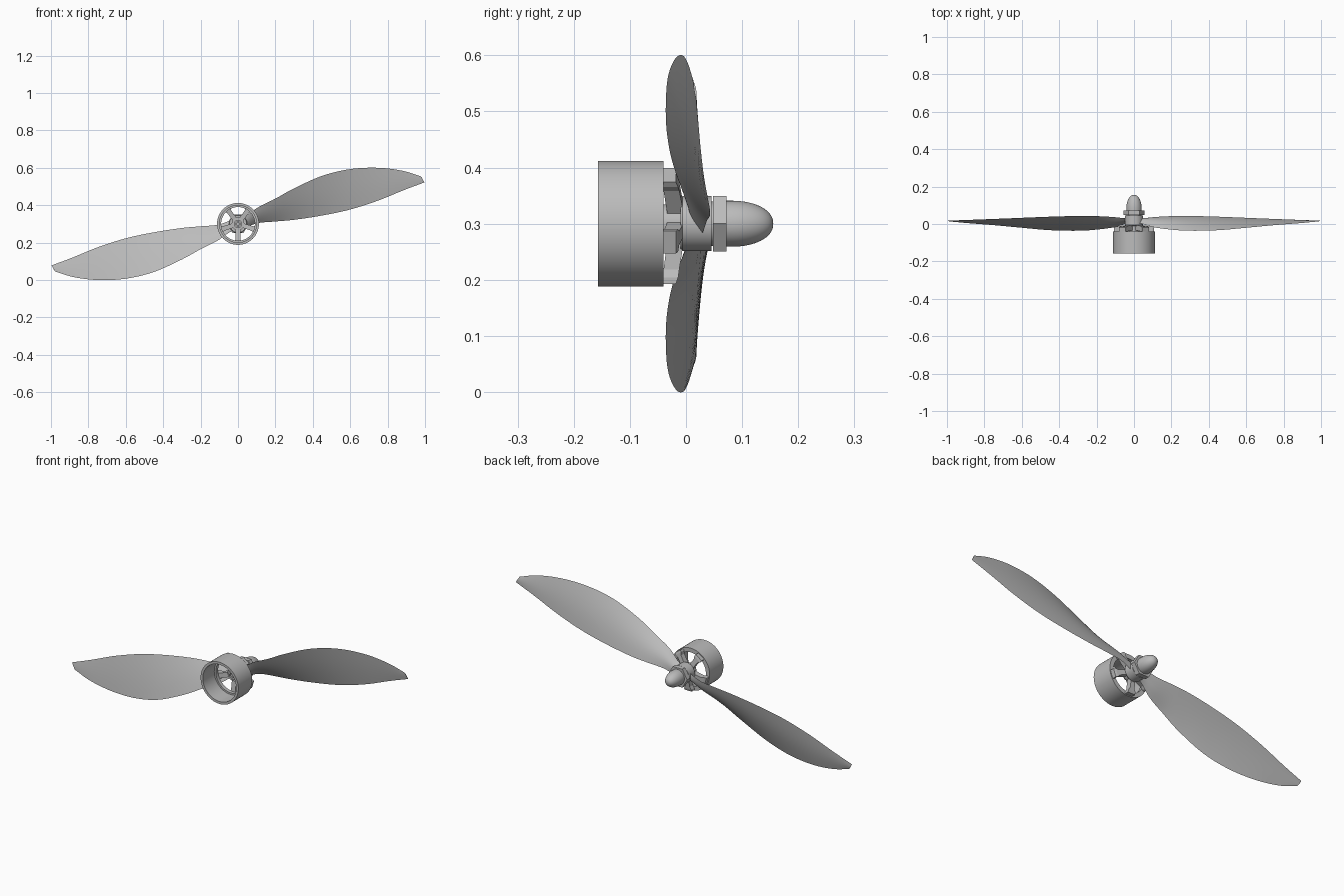
import bpy, bmesh, math
from mathutils import Vector, Matrix

cube = bpy.data.objects.get("Cube")
if cube:
    bpy.data.objects.remove(cube, do_unlink=True)

AXIS_Z = 0.3  # height of the rotation axis

grey = bpy.data.materials.new("plain grey")
grey.use_nodes = True
grey.diffuse_color = (0.5, 0.5, 0.5, 1)
grey.node_tree.nodes["Principled BSDF"].inputs["Base Color"].default_value = (0.5, 0.5, 0.5, 1)


def finish(bm, name, smooth=True):
    bmesh.ops.recalc_face_normals(bm, faces=bm.faces)
    mesh = bpy.data.meshes.new(name)
    bm.to_mesh(mesh)
    bm.free()
    mesh.materials.append(grey)
    obj = bpy.data.objects.new(name, mesh)
    obj.location.z = AXIS_Z
    bpy.context.collection.objects.link(obj)
    if smooth:
        bpy.ops.object.select_all(action='DESELECT')
        obj.select_set(True)
        bpy.context.view_layer.objects.active = obj
        bpy.ops.object.shade_smooth_by_angle(angle=math.radians(35))
    return obj


def lathe(name, profile, segments=64, closed=False, smooth=True):
    """Spin (radius, y) points around the y axis; open profiles get end caps."""
    bm = bmesh.new()
    rings = []
    for r, y in profile:
        rings.append([bm.verts.new((r * math.cos(a), y, r * math.sin(a)))
                      for a in (math.tau * i / segments for i in range(segments))])
    pairs = list(zip(rings, rings[1:]))
    if closed:
        pairs.append((rings[-1], rings[0]))
    else:
        bm.faces.new(rings[0])
        bm.faces.new(rings[-1])
    for a, b in pairs:
        for i in range(segments):
            j = (i + 1) % segments
            bm.faces.new((a[i], a[j], b[j], b[i]))
    return finish(bm, name, smooth)


# Motor bell: hollow can with an inner step
lathe("motor_bell", [(0.112, -0.157), (0.112, -0.04), (0.09, -0.04), (0.09, -0.06),
                     (0.099, -0.06), (0.099, -0.157)], closed=True)

# Motor hub and hollow shaft end inside the bell
lathe("motor_hub", [(0.034, -0.04), (0.034, 0.0)])
lathe("shaft_collar", [(0.022, -0.055), (0.022, -0.035), (0.012, -0.035), (0.012, -0.055)], closed=True)
lathe("shaft", [(0.009, -0.05), (0.009, 0.08)], segments=24)

# Five tapered spokes, each widening into a foot on the bell
for k in range(5):
    bm = bmesh.new()
    # radius, half width, front y, back y
    steps = [(0.02, 0.012, -0.032, -0.002), (0.082, 0.013, -0.04, -0.012),
             (0.096, 0.021, -0.042, -0.014), (0.107, 0.021, -0.042, -0.018)]
    rings = [[bm.verts.new(p) for p in ((r, f, -w), (r, f, w), (r, b, w), (r, b, -w))]
             for r, w, f, b in steps]
    for a, b in zip(rings, rings[1:]):
        for i in range(4):
            j = (i + 1) % 4
            bm.faces.new((a[i], a[j], b[j], b[i]))
    bm.faces.new(rings[0])
    bm.faces.new(rings[-1])
    turn = Matrix.Rotation(math.radians(90 + 72 * k), 4, 'Y')
    bmesh.ops.transform(bm, matrix=turn, verts=bm.verts)
    finish(bm, f"spoke_{k + 1}", smooth=False)

# Propeller hub, hexagonal nut and bullet spinner
lathe("propeller_hub", [(0.046, -0.01), (0.049, -0.006), (0.049, 0.045)])
lathe("nut_washer", [(0.04, 0.044), (0.04, 0.049)])
lathe("hex_nut", [(0.057, 0.048), (0.057, 0.072)], segments=6, smooth=False)
nose = [(0.041 * math.cos(t) ** 0.9, 0.082 + 0.0735 * math.sin(t))
        for t in (math.radians(89.5) * i / 16 for i in range(17))]
lathe("spinner", [(0.041, 0.07)] + nose, segments=48)

# Blade stations: (x, y, height) of the upper edge and of the lower edge
STATIONS = [
    ((0, 0.01, 0.03), (0, 0.02, -0.03)),
    ((0.045, 0, 0.045), (0.05, 0.03, -0.015)),
    ((0.11, -0.018, 0.09), (0.11, 0.037, 0.005)),
    ((0.2, -0.03, 0.135), (0.2, 0.042, 0.013)),
    ((0.3, -0.036, 0.19), (0.3, 0.043, 0.022)),
    ((0.45, -0.033, 0.257), (0.45, 0.039, 0.045)),
    ((0.6, -0.02, 0.293), (0.6, 0.033, 0.077)),
    ((0.75, -0.006, 0.3), (0.75, 0.027, 0.125)),
    ((0.88, 0.004, 0.284), (0.88, 0.022, 0.178)),
    ((0.978, 0.013, 0.254), (0.997, 0.018, 0.222)),
]


def smooth_path(points, steps=5):
    """Catmull-Rom curve through the points."""
    p = [Vector(q) for q in points]
    p = [2 * p[0] - p[1]] + p + [2 * p[-1] - p[-2]]
    path = []
    for a, b, c, d in zip(p, p[1:], p[2:], p[3:]):
        for i in range(steps):
            t = i / steps
            path.append(0.5 * (2 * b + (c - a) * t + (2 * a - 5 * b + 4 * c - d) * t ** 2
                               + (3 * b - a - 3 * c + d) * t ** 3))
    return path + [p[-2]]


def make_blade(name, angle):
    upper = smooth_path([s[0] for s in STATIONS])
    lower = smooth_path([s[1] for s in STATIONS])
    n = 12
    bm = bmesh.new()
    rings = []
    for u, l in zip(upper, lower):
        chord = l - u
        normal = Vector((1, 0, 0)).cross(chord).normalized()
        if normal.y < 0:
            normal = -normal
        thick = 0.02 * (1 - u.x) ** 1.2 + 0.004
        def point(i, side):
            t = (1 - math.cos(math.pi * i / n)) / 2
            return u + chord * t + normal * side * thick * math.sin(math.pi * t)
        ring = [point(i, 0.65) for i in range(n + 1)]
        ring += [point(i, -0.25) for i in range(n - 1, 0, -1)]
        rings.append([bm.verts.new(q) for q in ring])
    for a, b in zip(rings, rings[1:]):
        for i in range(len(a)):
            j = (i + 1) % len(a)
            bm.faces.new((a[i], a[j], b[j], b[i]))
    bm.faces.new(rings[0])
    bm.faces.new(rings[-1])
    bmesh.ops.transform(bm, matrix=Matrix.Rotation(angle, 4, 'Y'), verts=bm.verts)
    finish(bm, name)


# Two identical blades, half a turn apart
make_blade("left_blade", 0)
make_blade("right_blade", math.pi)
